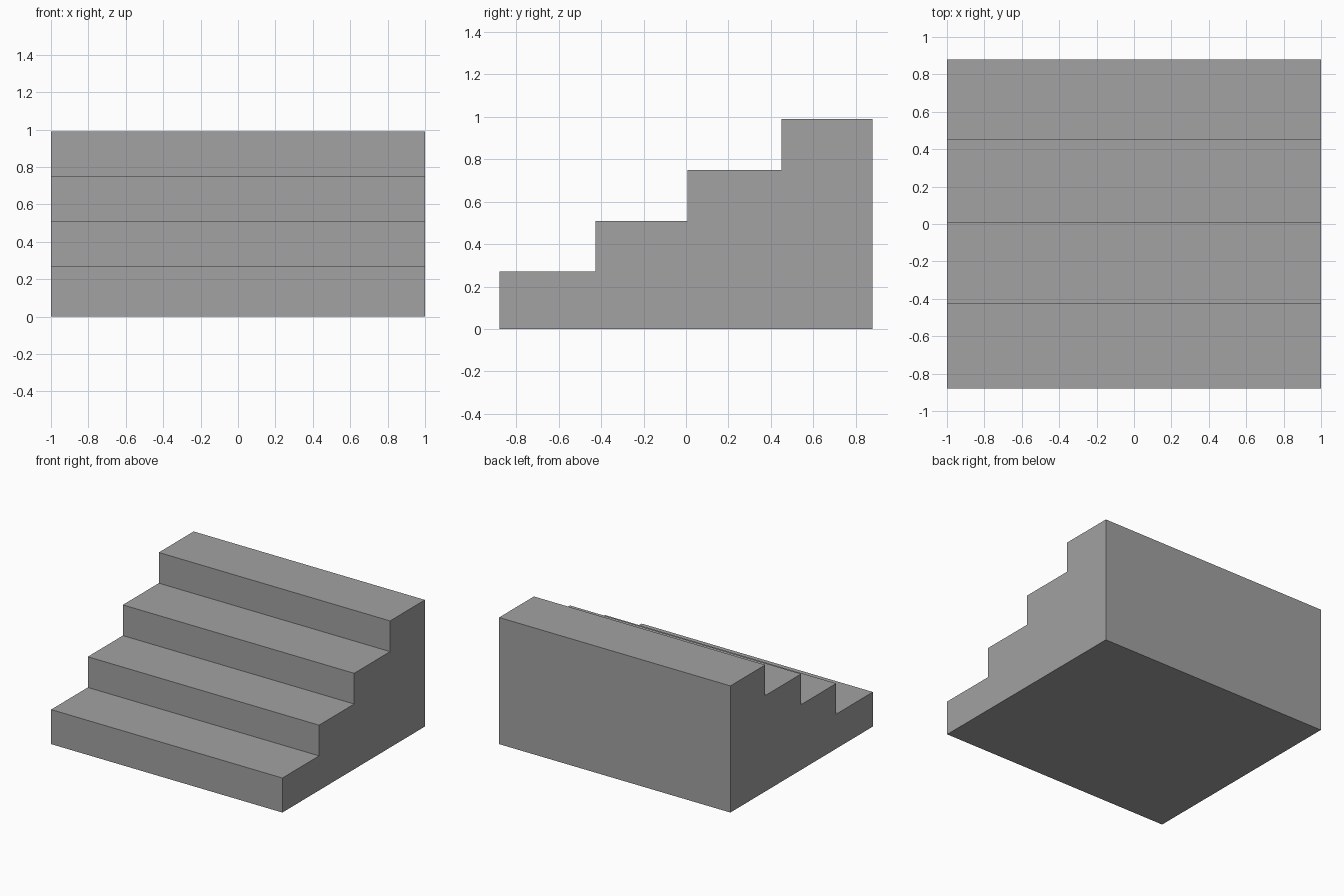
import bpy
import bmesh

cube = bpy.data.objects.get("Cube")
if cube:
    bpy.data.objects.remove(cube, do_unlink=True)

# Plain grey stone
grey = bpy.data.materials.new("grey_stone")
grey.use_nodes = True
colour = (0.36, 0.36, 0.36, 1)
grey.diffuse_color = colour
grey.node_tree.nodes["Principled BSDF"].inputs["Base Color"].default_value = colour

# Stepped side profile: front edge and height of each step
HALF_WIDTH, BACK = 1.0, 0.88
steps = [(-0.88, 0.27), (-0.427, 0.51), (0.006, 0.75), (0.45, 0.99)]
profile = [(BACK, 0), (steps[0][0], 0)]
for i, (front, top) in enumerate(steps):
    end = steps[i + 1][0] if i + 1 < len(steps) else BACK
    profile += [(front, top), (end, top)]

# Extrude the profile across the width into one solid staircase
bm = bmesh.new()
side = bm.faces.new([bm.verts.new((-HALF_WIDTH, y, z)) for y, z in profile])
extruded = bmesh.ops.extrude_face_region(bm, geom=[side], use_keep_orig=True)
verts = [v for v in extruded["geom"] if isinstance(v, bmesh.types.BMVert)]
bmesh.ops.translate(bm, verts=verts, vec=(2 * HALF_WIDTH, 0, 0))
bmesh.ops.recalc_face_normals(bm, faces=bm.faces)

mesh = bpy.data.meshes.new("staircase")
bm.to_mesh(mesh)
bm.free()
mesh.materials.append(grey)
staircase = bpy.data.objects.new("staircase", mesh)
bpy.context.collection.objects.link(staircase)
